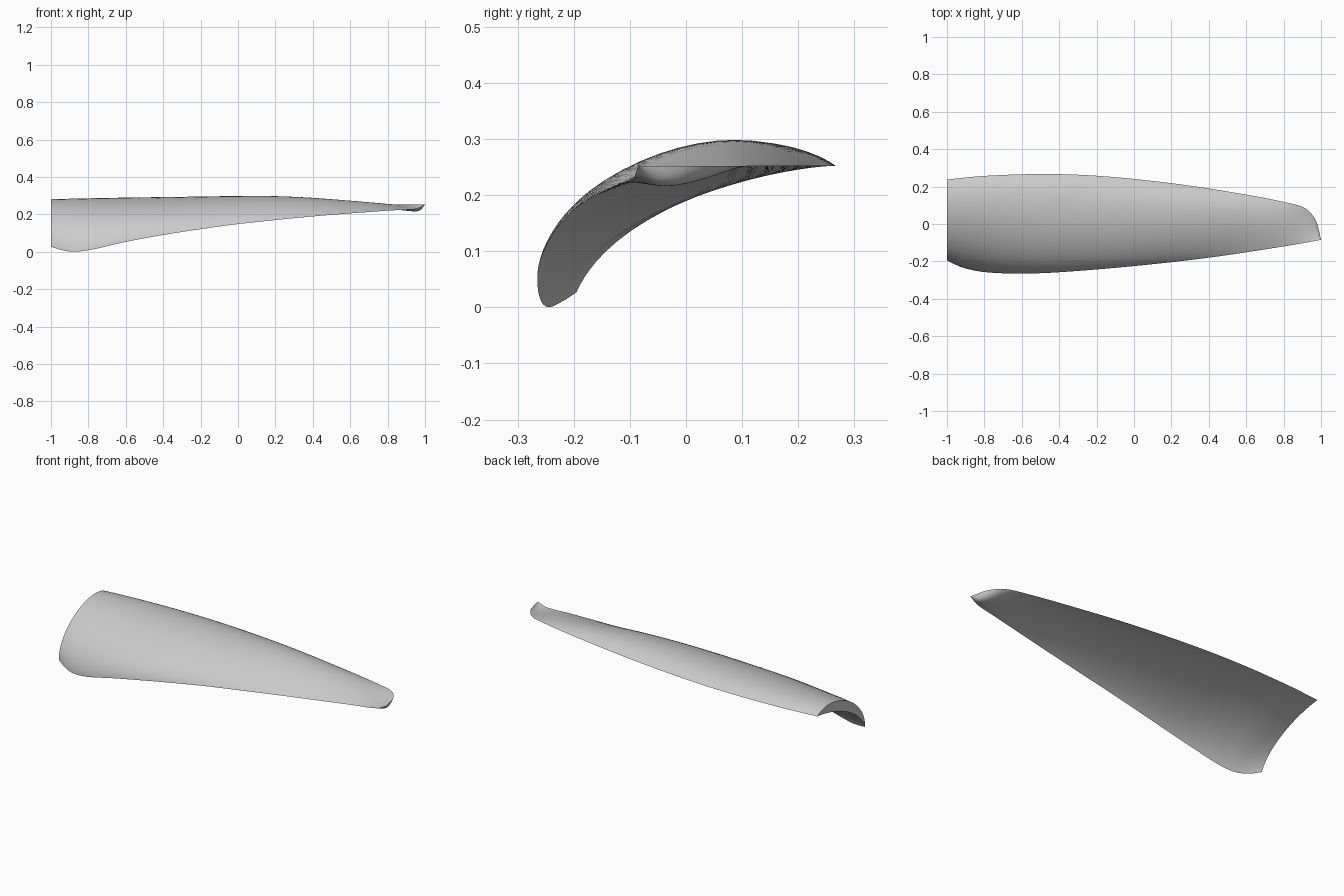
import bpy
import bmesh
import math
from mathutils import Vector

STATIONS = 84
STEPS = 24

# Outline profiles along the span: (x, value)
BACK_EDGE = [(-1, .238), (-.8, .257), (-.5, .267), (-.2, .258), (.2, .218), (.6, .157),
             (.85, .107), (.91, .087), (.95, .053), (.98, 0), (1, -.085)]
FRONT_EDGE = [(-1, -.195), (-.92, -.232), (-.8, -.257), (-.6, -.265), (-.4, -.258),
              (0, -.225), (.4, -.18), (.8, -.12), (1, -.085)]
FRONT_HEIGHT = [(-1, .027), (-.94, .008), (-.87, 0), (-.77, .014), (-.6, .053), (-.4, .09),
                (-.2, .121), (0, .148), (.4, .189), (.8, .22), (.95, .23), (1, .253)]
CREST = [(-1, .278), (-.5, .29), (.1, .298), (.35, .291), (.6, .273), (.85, .254), (1, .253)]
TIP_CUP = [(-1, 0), (.7, 0), (.82, .008), (.92, .032), (.975, .034), (1, 0)]
BACK_HEIGHT = .252


def sample(profile, x):
    """Smooth Hermite interpolation through the profile points."""
    def slope(i):
        a, b = profile[max(i - 1, 0)], profile[min(i + 1, len(profile) - 1)]
        return (b[1] - a[1]) / (b[0] - a[0])

    for i in range(len(profile) - 1):
        (left, start), (right, end) = profile[i], profile[i + 1]
        if x <= right or i == len(profile) - 2:
            width = right - left
            t = min(max((x - left) / width, 0), 1)
            blend = t * t * (3 - 2 * t)
            ease_in = t * (1 - t) ** 2 * slope(i) * width
            ease_out = t * t * (t - 1) * slope(i + 1) * width
            return start + (end - start) * blend + ease_in + ease_out


def bezier(a, b, c, d, t):
    s = 1 - t
    return a * s ** 3 + b * (3 * s * s * t) + c * (3 * s * t * t) + d * t ** 3


def section(x):
    """Closed crescent cross-section: upper curve forward to back, lower curve returning."""
    front = Vector((x, sample(FRONT_EDGE, x), sample(FRONT_HEIGHT, x)))
    back = Vector((x, sample(BACK_EDGE, x), BACK_HEIGHT))
    crest = sample(CREST, x)
    chord = back.y - front.y
    cup = Vector((0, 0, sample(TIP_CUP, x)))

    # Upper handles, with the rear one solved so the curve reaches the crest
    lead = front.copy()
    lead.y += min(.06 + .06 * x, .3 * chord)
    lead.z += .74 * (crest - front.z)
    trail = back.copy()
    trail.y -= .28 * chord
    trail.z = (crest - .027 * front.z - .189 * lead.z - .343 * back.z) / .441

    # Lower handles lie between the chord line and the upper handles
    low_lead = front.lerp(back, 1 / 3).lerp(lead, .58) - cup
    low_trail = front.lerp(back, 2 / 3).lerp(trail, .38) - cup

    # The upper skin dips less than the lower one at the tip
    lead -= cup * .5
    trail -= cup * .5

    # Crowd the samples toward both edges
    params = [(1 - math.cos(math.pi * k / STEPS)) / 2 for k in range(STEPS + 1)]
    upper = [bezier(front, lead, trail, back, t) for t in params]
    lower = [bezier(front, low_lead, low_trail, back, t) for t in params]
    return upper + lower[-2:0:-1]


def make_material(name, colour):
    material = bpy.data.materials.new(name)
    material.use_nodes = True
    material.diffuse_color = colour
    shader = next(n for n in material.node_tree.nodes if n.type == 'BSDF_PRINCIPLED')
    shader.inputs["Base Color"].default_value = colour
    return material


def build_blade():
    bm = bmesh.new()
    # Stations are packed more tightly toward the rounded tip
    spans = [-1 + 2 * math.sin(math.pi / 2 * i / STATIONS) for i in range(STATIONS + 1)]
    rings = [[bm.verts.new(p) for p in section(x)] for x in spans]
    for ring, following in zip(rings, rings[1:]):
        count = len(ring)
        for k in range(count):
            n = (k + 1) % count
            bm.faces.new((ring[k], ring[n], following[n], following[k]))
    # Flat root end
    bm.faces.new(rings[0])
    bmesh.ops.remove_doubles(bm, verts=bm.verts, dist=.00005)
    bmesh.ops.recalc_face_normals(bm, faces=bm.faces)

    mesh = bpy.data.meshes.new("blade")
    bm.to_mesh(mesh)
    bm.free()
    blade = bpy.data.objects.new("blade", mesh)
    bpy.context.collection.objects.link(blade)
    mesh.materials.append(make_material("light grey", (.6, .6, .6, 1)))
    return blade


default_cube = bpy.data.objects.get("Cube")
if default_cube:
    bpy.data.objects.remove(default_cube, do_unlink=True)

blade = build_blade()
bpy.ops.object.select_all(action='DESELECT')
blade.select_set(True)
bpy.context.view_layer.objects.active = blade
bpy.ops.object.shade_smooth_by_angle(angle=math.radians(40))
